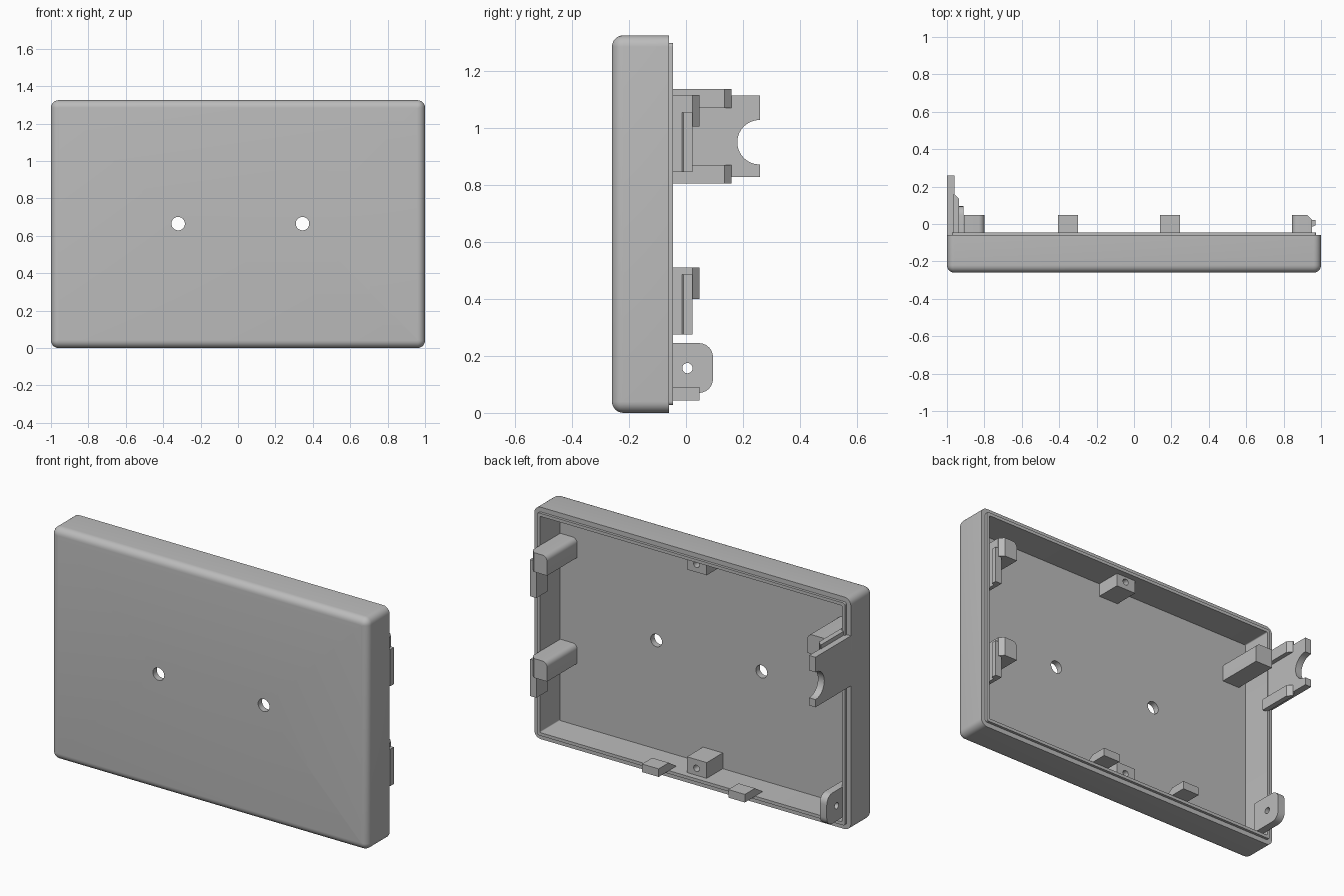
import bpy, bmesh
from math import sin, cos, pi, radians
from mathutils import Matrix

if "Cube" in bpy.data.objects:
    bpy.data.objects.remove(bpy.data.objects["Cube"])

grey = bpy.data.materials.new("light grey plastic")
grey.use_nodes = True
tone = (0.5, 0.5, 0.5, 1)
grey.diffuse_color = tone
grey.node_tree.nodes["Principled BSDF"].inputs["Base Color"].default_value = tone

H = 1.325                 # height of the case
FLOOR, RIM = -0.225, -0.06
WALL = 0.045


def finish(name, bm):
    bmesh.ops.remove_doubles(bm, verts=bm.verts, dist=1e-5)
    bmesh.ops.recalc_face_normals(bm, faces=bm.faces)
    mesh = bpy.data.meshes.new(name)
    bm.to_mesh(mesh)
    bm.free()
    mesh.materials.append(grey)
    ob = bpy.data.objects.new(name, mesh)
    bpy.context.collection.objects.link(ob)
    return ob


def activate(ob):
    bpy.ops.object.select_all(action='DESELECT')
    ob.select_set(True)
    bpy.context.view_layer.objects.active = ob


def smooth(ob):
    activate(ob)
    bpy.ops.object.shade_smooth_by_angle(angle=radians(30))


def prism(name, axis, pts, lo, hi):
    """Extrude a profile along x, y or z; the profile uses the other two axes in order."""
    def place(p, d):
        c = list(p)
        c.insert("xyz".index(axis), d)
        return c
    bm = bmesh.new()
    ends = [[bm.verts.new(place(p, d)) for p in pts] for d in (lo, hi)]
    for e in ends:
        bm.faces.new(e)
    n = len(pts)
    for i in range(n):
        j = (i + 1) % n
        bm.faces.new((ends[0][i], ends[0][j], ends[1][j], ends[1][i]))
    return finish(name, bm)


def box(name, x, y, z):
    return prism(name, "z", [(x[0], y[0]), (x[1], y[0]), (x[1], y[1]), (x[0], y[1])], *z)


def arc(cx, cy, r, a0, a1, n=6):
    steps = [radians(a0 + (a1 - a0) * i / n) for i in range(n + 1)]
    return [(cx + r * cos(a), cy + r * sin(a)) for a in steps]


def drill(ob, axis, centre, r, depth):
    bm = bmesh.new()
    turn = Matrix.Rotation(pi / 2, 4, 'Y' if axis == "x" else 'X')
    bmesh.ops.create_cone(bm, cap_ends=True, segments=32, radius1=r, radius2=r,
                          depth=depth, matrix=Matrix.Translation(centre) @ turn)
    cutter = finish("hole_cutter", bm)
    cutter.hide_render = True
    mod = ob.modifiers.new("hole", 'BOOLEAN')
    mod.operation, mod.solver, mod.object = 'DIFFERENCE', 'EXACT', cutter
    activate(ob)
    bpy.ops.object.modifier_apply(modifier="hole")
    bpy.data.objects.remove(cutter)


# Case shell: nested rounded rectangles from the front face round to the inner floor
R = 0.04
rings = [(R * (1 - sin(a)), -0.26 + R * (1 - cos(a)))
         for a in (i * pi / 12 for i in range(7))]
rings += [(0, RIM), (0.027, RIM), (0.027, WALL * -1), (WALL, -WALL), (WALL, FLOOR)]
bm = bmesh.new()
loops = []
for inset, y in rings:
    r = max(R - inset, 0.006)
    w, top, low = 1 - inset - r, H - inset - r, inset + r
    outline = (arc(w, low, r, -90, 0) + arc(w, top, r, 0, 90)
               + arc(-w, top, r, 90, 180) + arc(-w, low, r, 180, 270))
    loops.append([bm.verts.new((x, y, z)) for x, z in outline])
for a, b in zip(loops, loops[1:]):
    for i in range(len(a)):
        j = (i + 1) % len(a)
        bm.faces.new((a[i], a[j], b[j], b[i]))
bm.faces.new(loops[0])
bm.faces.new(loops[-1])
shell = finish("case_shell", bm)
for x in (-0.32, 0.345):
    drill(shell, "y", (x, -0.24, 0.665), 0.036, 0.2)
smooth(shell)


# Posts standing on the floor, with the inner top edge rounded
def post(name, inner, outer, low, top):
    s = 1 if outer > inner else -1
    round_edge = [(inner + s * (0.03 - u), v) for u, v in arc(0, top - 0.03, 0.03, 0, 90)]
    ob = prism(name, "y", [(outer, low), (inner, low)] + round_edge + [(outer, top)],
               FLOOR - 0.01, 0.047)
    return ob


# Left side clips: post with a chamfered tip, backing plate and catch
for name, low, top, post_low, catch_top in (("upper", 0.845, 1.115, 1.005, 1.055),
                                            ("lower", 0.275, 0.51, 0.4, 0.485)):
    ob = post(name + "_clip_post", 0.845, 0.952, post_low, top)
    bm = bmesh.new()
    bm.from_mesh(ob.data)
    tip = [e for e in bm.edges if all(v.co.x > 0.95 and v.co.y > 0.04 for v in e.verts)]
    bmesh.ops.bevel(bm, geom=tip, offset=0.024, segments=1, affect='EDGES')
    bm.to_mesh(ob.data)
    bm.free()
    smooth(ob)
    box(name + "_clip_plate", (0.93, 0.953), (-0.08, 0.022), (low, top))
    prism(name + "_clip_catch", "z", [(0.95, -0.015), (0.97, -0.008), (0.97, 0.022), (0.95, 0.022)],
          low, catch_top)

smooth(post("right_post", -0.8, -0.91, 1.005, 1.115))

# Cradle on the right wall: notched plate with two ribs
low, top, mid = 0.828, 1.114, 0.95
notch = arc(0.258, mid, 0.078, 270, 90, 20)
cradle = prism("cradle_plate", "x", [(RIM, low), (0.26, low), (0.26, mid - 0.078)]
               + notch + [(0.26, mid + 0.078), (0.26, top), (RIM, top)], -1, -0.96)
smooth(cradle)
for name, z in (("upper", (1.07, 1.137)), ("lower", (0.805, 0.87))):
    prism(name + "_cradle_rib", "z",
          [(-0.965, RIM), (-0.935, RIM), (-0.935, 0.135), (-0.96, 0.16), (-0.965, 0.16)], *z)

# Screw tab near the bottom of the right wall
c = 0.05
tab = prism("screw_tab", "x", [(-0.1, 0.07)] + arc(0.095 - c, 0.07 + c, c, -90, 0)
            + arc(0.095 - c, 0.245 - c, c, 0, 90) + [(-0.1, 0.245)], -0.956, -0.912)
drill(tab, "x", (-0.93, 0.005, 0.157), 0.018, 0.2)
smooth(tab)

# Wedge catches along the bottom wall
for name, x in (("left", 0.14), ("right", -0.405)):
    prism(name + "_bottom_catch", "x",
          [(-0.115, 0.044), (-0.045, 0.09), (0.047, 0.09), (0.047, 0.044)], x, x + 0.105)

# Screw blocks on the floor against the top and bottom walls
for name, z, hole in (("bottom", (0.04, 0.135), 0.085), ("top", (1.205, 1.285), 1.25)):
    block = box(name + "_screw_block", (-0.075, 0.05), (FLOOR - 0.01, -0.08), z)
    drill(block, "y", (-0.01, -0.08, hole), 0.018, 0.16)
    smooth(block)
